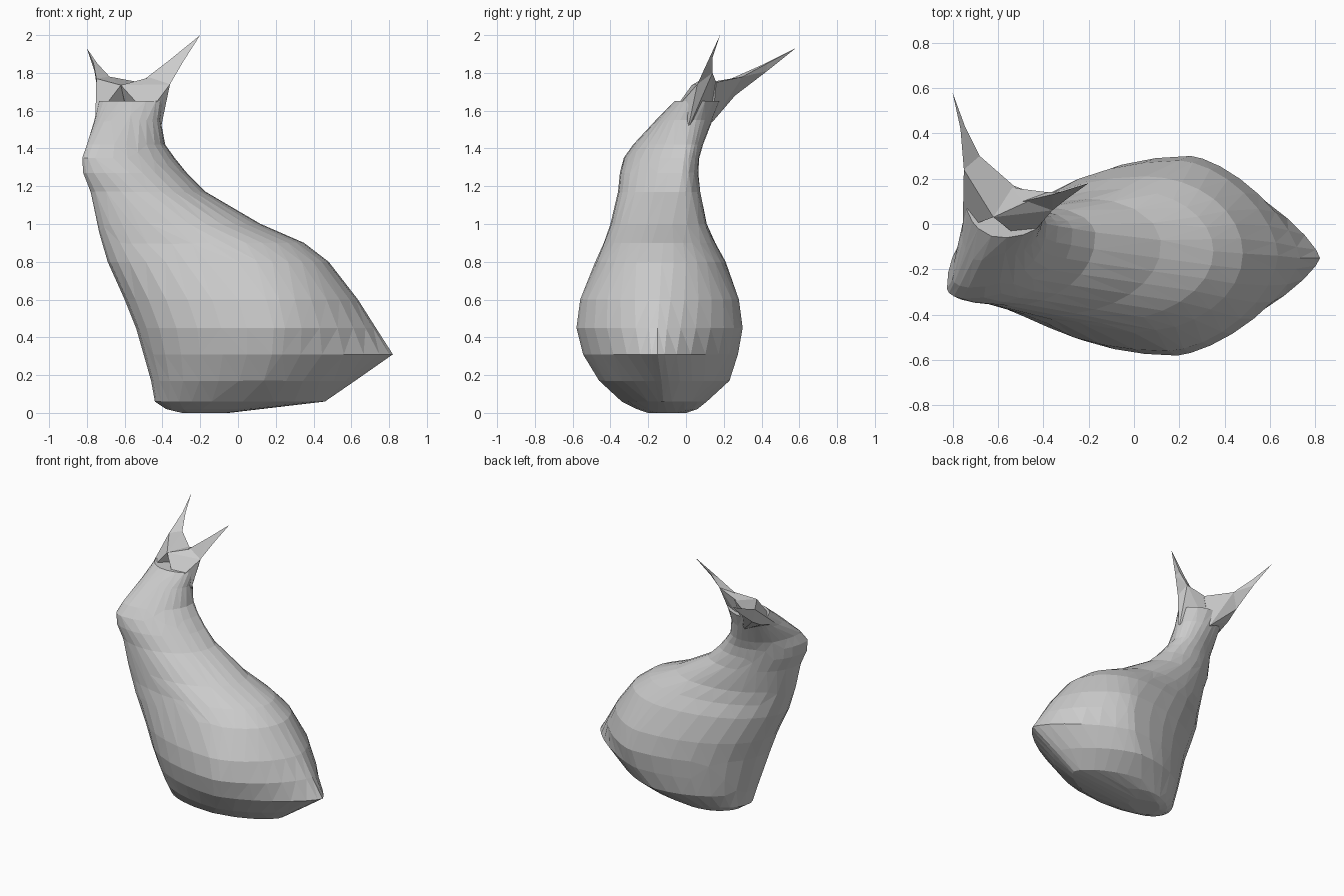
import bpy, bmesh
from math import cos, sin, pi
from mathutils import Vector

if "Cube" in bpy.data.objects:
    bpy.data.objects.remove(bpy.data.objects["Cube"])

N = 8  # points per quadrant of a body slice

# Horizontal slices: z, then left, front, right and back extremes (x, y)
SLICES = [
    (0.00, -.30, -.12, -.20, -.20, -.05, -.10, -.20, .00),
    (0.02, -.38, -.14, -.10, -.26, .12, -.11, -.10, .06),
    (0.06, -.44, -.15, .00, -.34, .46, -.12, .00, .11),
    (0.17, -.46, -.17, .12, -.46, .62, -.13, .12, .23),
    (0.31, -.50, -.18, .18, -.545, .82, -.15, .22, .275),
    (0.45, -.54, -.20, .19, -.58, .73, -.15, .25, .30),
    (0.60, -.60, -.20, .15, -.56, .635, -.14, .20, .28),
    (0.80, -.69, -.23, .00, -.48, .48, -.13, .05, .21),
    (0.90, -.72, -.24, -.15, -.435, .35, -.12, -.05, .155),
    (1.00, -.745, -.25, -.35, -.40, .12, -.09, -.20, .11),
    (1.17, -.78, -.26, -.55, -.36, -.17, -.05, -.40, .075),
    (1.27, -.82, -.28, -.65, -.35, -.27, -.03, -.47, .065),
    (1.35, -.825, -.28, -.74, -.33, -.335, -.02, -.50, .07),
    (1.42, -.80, -.24, -.72, -.28, -.385, -.01, -.53, .09),
    (1.55, -.76, -.04, -.66, -.16, -.41, .00, -.58, .14),
    (1.65, -.74, .10, -.58, -.06, -.40, .03, -.60, .18),
]


def finish(bm, name):
    bmesh.ops.recalc_face_normals(bm, faces=bm.faces)
    bmesh.ops.triangulate(bm, faces=bm.faces)
    me = bpy.data.meshes.new(name)
    bm.to_mesh(me)
    bm.free()
    ob = bpy.data.objects.new(name, me)
    bpy.context.collection.objects.link(ob)
    return ob


def slice_points(s):
    z = s[0]
    left, front, right, back = [(s[i], s[i + 1]) for i in (1, 3, 5, 7)]
    tip = 1 + 0.5 * max(0, 1 - abs(z - .31) / .5)  # sharper towards the tail
    pts = []
    for side, cap, rev, e in ((left, front, 0, 1), (right, front, 1, tip),
                              (right, back, 0, tip), (left, back, 1, 1)):
        for i in range(N):
            a = pi / 2 * ((N - i) if rev else i) / N
            c, d = max(cos(a), 0) ** e, max(sin(a), 0) ** e
            pts.append((cap[0] + (side[0] - cap[0]) * c,
                        side[1] + (cap[1] - side[1]) * d, z))
    return pts


# Body, neck and head as one loft
bm = bmesh.new()
rings = [[bm.verts.new(p) for p in slice_points(s)] for s in SLICES]
for a, b in zip(rings, rings[1:]):
    for i in range(len(a)):
        j = (i + 1) % len(a)
        bm.faces.new((a[i], a[j], b[j], b[i]))
bm.faces.new(rings[0])
bm.faces.new(rings[-1])
body = finish(bm, "body_and_head")
dec = body.modifiers.new("facets", 'DECIMATE')
dec.ratio = 0.75


# Ears: chains of small hulls, tapering to a thin tip
def ear(name, stages):
    whole = bmesh.new()
    for a, b in zip(stages, stages[1:]):
        part = bmesh.new()
        vs = [part.verts.new(Vector(p)) for p in a + b]
        res = bmesh.ops.convex_hull(part, input=vs)
        loose = [v for v in part.verts if not v.link_faces]
        bmesh.ops.delete(part, geom=loose, context='VERTS')
        tmp = bpy.data.meshes.new("tmp")
        part.to_mesh(tmp)
        part.free()
        whole.from_mesh(tmp)
        bpy.data.meshes.remove(tmp)
    finish(whole, name)


ear("right_ear", [
    [(-.48, -.08, 1.58), (-.41, .01, 1.50), (-.40, .03, 1.65),
     (-.62, .03, 1.735), (-.54, .16, 1.75), (-.58, .12, 1.55)],
    [(-.49, .10, 1.77), (-.36, .06, 1.74), (-.38, .14, 1.80)],
    [(-.36, .13, 1.87), (-.29, .115, 1.86), (-.31, .14, 1.88)],
    [(-.20, .18, 2.0)]])
ear("left_ear", [
    [(-.755, -.02, 1.56), (-.62, .03, 1.735), (-.52, .16, 1.75),
     (-.59, .14, 1.54), (-.745, .16, 1.62)],
    [(-.68, .30, 1.78), (-.75, .24, 1.77), (-.74, .26, 1.68)],
    [(-.745, .43, 1.85), (-.765, .42, 1.85), (-.76, .43, 1.81)],
    [(-.80, .58, 1.93)]])
